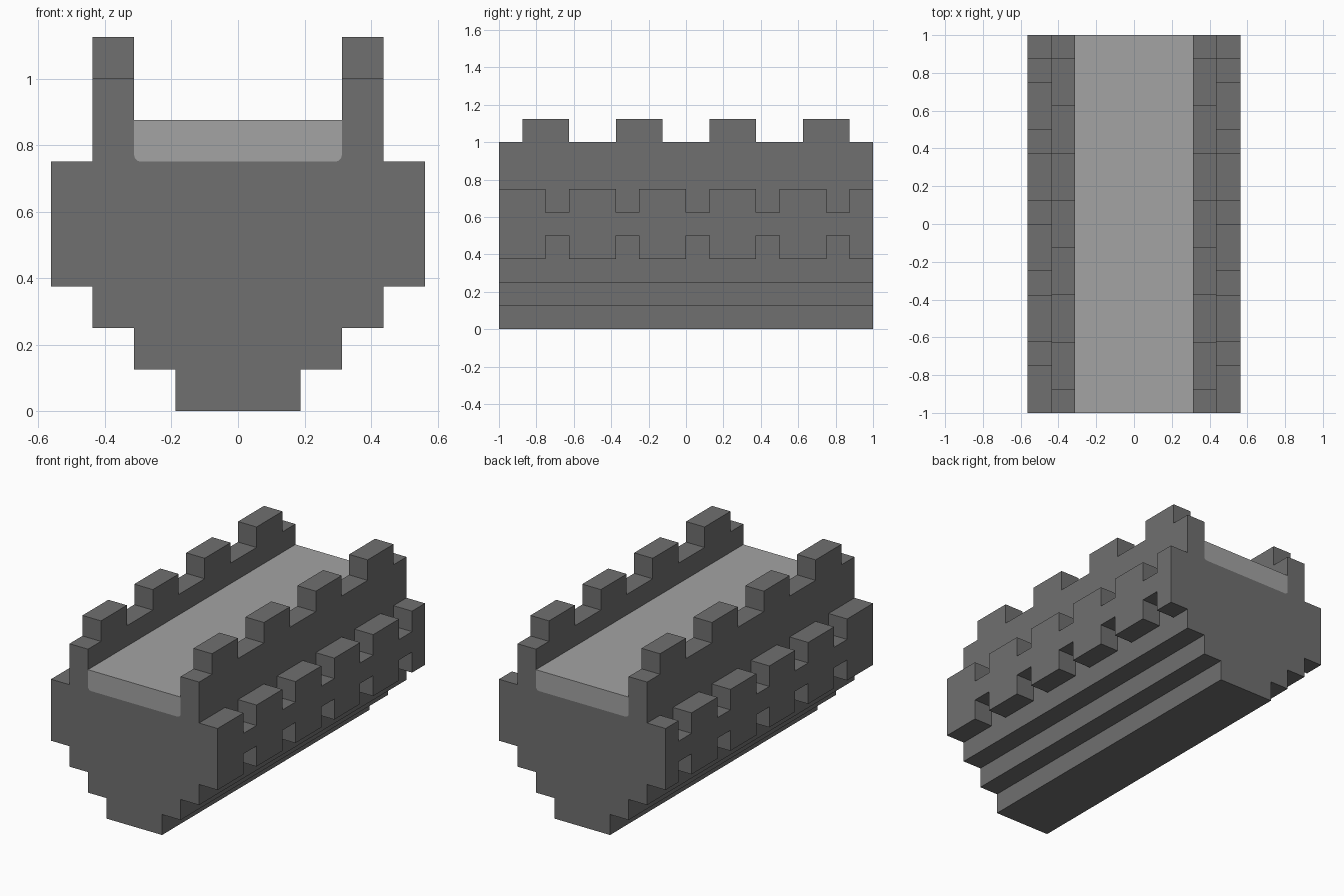
import bpy
import bmesh
import math

cube = bpy.data.objects.get("Cube")
if cube:
    bpy.data.objects.remove(cube, do_unlink=True)

U = 0.125  # one block
HALF_LENGTH = 1.0
R = 0.02   # rounding of the deck's lower edges


def material(name, value):
    mat = bpy.data.materials.new(name)
    mat.use_nodes = True
    color = (value, value, value, 1)
    mat.diffuse_color = color
    mat.node_tree.nodes["Principled BSDF"].inputs["Base Color"].default_value = color
    return mat


def add_object(name, bm, mat=None):
    bmesh.ops.recalc_face_normals(bm, faces=bm.faces)
    mesh = bpy.data.meshes.new(name)
    bm.to_mesh(mesh)
    bm.free()
    obj = bpy.data.objects.new(name, mesh)
    bpy.context.collection.objects.link(obj)
    if mat:
        mesh.materials.append(mat)
    return obj


def extrude_profile(name, half, mat):
    """Mirror a right-hand half outline in x and extrude it along y."""
    outline = half + [(-x, z) for x, z in reversed(half)]
    bm = bmesh.new()
    face = bm.faces.new([bm.verts.new((x, -HALF_LENGTH, z)) for x, z in outline])
    out = bmesh.ops.extrude_face_region(bm, geom=[face])
    verts = [v for v in out["geom"] if isinstance(v, bmesh.types.BMVert)]
    bmesh.ops.translate(bm, vec=(0, 2 * HALF_LENGTH, 0), verts=verts)
    return add_object(name, bm, mat)


def add_box(bm, x0, x1, y0, y1, z0, z1):
    verts = bmesh.ops.create_cube(bm, size=1)["verts"]
    bmesh.ops.scale(bm, vec=(x1 - x0, y1 - y0, z1 - z0), verts=verts)
    bmesh.ops.translate(bm, verts=verts,
                        vec=((x0 + x1) / 2, (y0 + y1) / 2, (z0 + z1) / 2))


dark_stone = material("dark stone", 0.162)
light_stone = material("light stone", 0.371)

# Rounded lower edge shared by the deck and its trough
wall_in = 2.5 * U
floor_z = 6 * U
corner = [(wall_in - R + R * math.cos(a), floor_z + R - R * math.sin(a))
          for a in (i * math.pi / 6 for i in range(4))]

# Stepped body with side bands and tall parapet walls
steps = [(1.5, 0), (1.5, 1), (2.5, 1), (2.5, 2), (3.5, 2), (3.5, 3),
         (4.5, 3), (4.5, 6), (3.5, 6), (3.5, 9), (2.5, 9)]
body = extrude_profile("bridge_body", [(x * U, z * U) for x, z in steps] + corner,
                       dark_stone)

# Cutter for parapet gaps and band notches
bm = bmesh.new()
for i in range(5):
    y = -1 + 4 * U * i
    add_box(bm, -5 * U, 5 * U, y - U, y + U, 8 * U, 10 * U)
for i in range(5):
    y = -6 * U + 3 * U * i
    for side in (-1, 1):
        x0, x1 = sorted((side * 3.5 * U, side * 5 * U))
        add_box(bm, x0, x1, y, y + U, 5 * U, 6.5 * U)
        add_box(bm, x0, x1, y, y + U, 2.5 * U, 4 * U)
cutter = add_object("notch_cutter", bm)
cutter.hide_render = True

mod = body.modifiers.new("notches", "BOOLEAN")
mod.operation = "DIFFERENCE"
mod.solver = "EXACT"
mod.object = cutter
bpy.context.view_layer.objects.active = body
body.select_set(True)
bpy.ops.object.modifier_apply(modifier=mod.name)
bpy.data.objects.remove(cutter, do_unlink=True)

# Road deck lying between the parapets
extrude_profile("road_deck", [(wall_in, 7 * U)] + corner, light_stone)
